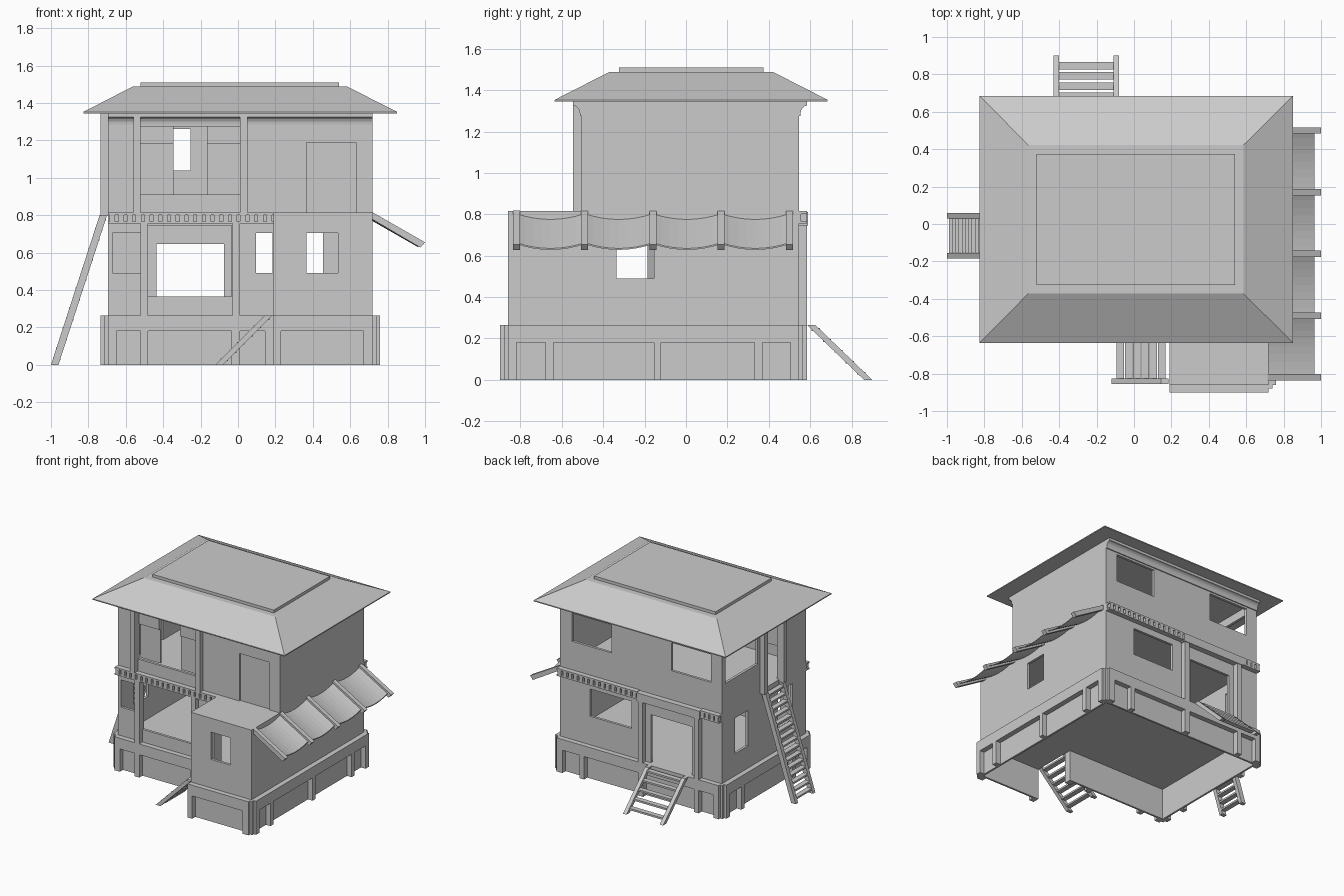
import bpy, bmesh, math
from mathutils import Vector

if "Cube" in bpy.data.objects:
    bpy.data.objects.remove(bpy.data.objects["Cube"])


def finish(name, bm):
    bmesh.ops.recalc_face_normals(bm, faces=bm.faces)
    me = bpy.data.meshes.new(name)
    bm.to_mesh(me)
    bm.free()
    ob = bpy.data.objects.new(name, me)
    bpy.context.collection.objects.link(ob)
    return ob


def boxes(name, items):
    """One object from boxes given as (x0, x1, y0, y1, z0, z1)."""
    bm = bmesh.new()
    for x0, x1, y0, y1, z0, z1 in items:
        vs = bmesh.ops.create_cube(bm, size=1)["verts"]
        bmesh.ops.scale(bm, vec=(x1 - x0, y1 - y0, z1 - z0), verts=vs)
        bmesh.ops.translate(bm, vec=((x0 + x1) / 2, (y0 + y1) / 2, (z0 + z1) / 2), verts=vs)
    return finish(name, bm)


def place(axis, u, w, z):
    """u runs along the axis, w across it."""
    return Vector((u, w, z)) if axis == "x" else Vector((w, u, z))


def wall(name, axis, pos, u0, u1, z0, z1, holes=(), thick=0.02):
    """Upright wall along an axis with rectangular holes, thickened across."""
    us = sorted({u0, u1} | {v for h in holes for v in h[:2]})
    zs = sorted({z0, z1} | {v for h in holes for v in h[2:]})
    bm = bmesh.new()
    grid = {(u, z): bm.verts.new(place(axis, u, pos, z)) for u in us for z in zs}
    for a, b in zip(us, us[1:]):
        for c, d in zip(zs, zs[1:]):
            mu, mz = (a + b) / 2, (c + d) / 2
            if not any(h[0] < mu < h[1] and h[2] < mz < h[3] for h in holes):
                bm.faces.new([grid[a, c], grid[b, c], grid[b, d], grid[a, d]])
    bmesh.ops.delete(bm, geom=[v for v in bm.verts if not v.link_faces], context="VERTS")
    ext = bmesh.ops.extrude_face_region(bm, geom=bm.faces[:], use_keep_orig=True)["geom"]
    bmesh.ops.translate(bm, vec=place(axis, 0, thick, 0),
                        verts=[g for g in ext if isinstance(g, bmesh.types.BMVert)])
    return finish(name, bm)


def prisms(name, axis, profile, spans):
    """Profile in (u, z) extruded across the axis for every (w0, w1)."""
    bm = bmesh.new()
    for w0, w1 in spans:
        rings = [[bm.verts.new(place(axis, u, w, z)) for u, z in profile] for w in (w0, w1)]
        bm.faces.new(rings[0])
        bm.faces.new(rings[1][::-1])
        n = len(profile)
        for i in range(n):
            j = (i + 1) % n
            bm.faces.new([rings[0][i], rings[0][j], rings[1][j], rings[1][i]])
    return finish(name, bm)


def flight(name, axis, foot, head, top, t, w0, w1, rail, n):
    """Two sloping side rails and n treads."""
    prisms(name + "_rails", axis, [(foot, 0), (foot + t, 0), (head + t, top), (head, top)],
           [(w0, w0 + rail), (w1 - rail, w1)])
    treads = []
    for i in range(n):
        f = (i + 0.6) / n
        a = foot + (head - foot) * f
        lo, hi = place(axis, min(a, a + t), w0 + rail, 0), place(axis, max(a, a + t), w1 - rail, 0)
        treads.append((lo.x, hi.x, lo.y, hi.y, top * f - 0.007, top * f + 0.007))
    boxes(name + "_treads", treads)


W, E, S, N, BS = -0.695, 0.72, -0.505, 0.545, -0.86   # wall planes, BS = bay front
BX, P, F2, TOP = 0.19, 0.265, 0.815, 1.35             # bay left side and floor levels
D = 0.04                                              # depth of raised trim

# plinth: inner skin plus raised frame with recessed panels
H = 0.18
plinth = [  # name, axis, plane, outward sign, span, panels
    ("front", "x", S, -1, (W, BX), [(-0.65, -0.52), (-0.48, -0.035), (0.01, 0.145)]),
    ("bay", "x", BS, -1, (BX, E), [(0.23, 0.67)]),
    ("back", "x", N, 1, (W, E), [(-0.65, -0.52), (-0.48, -0.035), (0.01, 0.48), (0.52, 0.67)]),
    ("right", "y", E, 1, (BS, N), [(-0.82, -0.68), (-0.64, -0.155), (-0.12, 0.33), (0.37, 0.505)]),
    ("left", "y", W, -1, (S, N), [(-0.46, -0.32), (-0.28, 0.32), (0.36, 0.5)]),
]
for nm, ax, pos, sg, (a, b), panels in plinth:
    wall("plinth_skin_" + nm, ax, pos, a, b, 0, P, thick=-0.015 * sg)
    wall("plinth_frame_" + nm, ax, pos, a, b, 0, P, [(p, q, 0, H) for p, q in panels], D * sg)
h = D / 2
boxes("plinth_corners", [(min(x, x + sx * h), max(x, x + sx * h), min(y, y + sy * h), max(y, y + sy * h), 0, P)
                         for x, sx, y, sy in ((W, -1, S, -1), (W, -1, N, 1), (E, 1, N, 1), (E, 1, BS, -1))])

# floors and bay roof
boxes("ground_floor", [(W, E, S, N, P - 0.02, P), (BX, E, BS, S, P - 0.02, P)])
boxes("upper_floor", [(W, E, S, N, F2 - 0.02, F2), (BX, E, BS, S, F2 - 0.02, F2)])

# ground storey walls
wall("lower_front_wall", "x", S, W, BX, P, F2,
     [(-0.67, -0.52, 0.49, 0.705), (-0.48, -0.035, 0.365, 0.745), (0.095, 0.185, 0.49, 0.705)])
wall("bay_front_wall", "x", BS, BX, E, P, F2, [(0.365, 0.535, 0.49, 0.705)])
wall("bay_left_wall", "y", BX, BS, S, P, F2, [(-0.81, -0.6, P, 0.68)])
wall("lower_right_wall", "y", E, BS, N, P, F2, [(-0.335, -0.155, 0.49, 0.705)], -0.02)
wall("lower_left_wall", "y", W, S, N, P, F2, [(-0.335, -0.155, 0.44, 0.72), (0.22, 0.38, 0.44, 0.72)])
wall("lower_back_wall", "x", N, W, E, P, F2,
     [(-0.435, -0.075, P, 0.645), (0.095, 0.455, 0.49, 0.705)], -0.02)

# upper storey walls
wall("upper_front_wall", "x", S, W, E, F2, TOP, [(-0.52, 0.01, 0.91, 1.28), (0.365, 0.63, F2, 1.19)])
wall("upper_right_wall", "y", E, S, N, F2, TOP, thick=-0.02)
wall("upper_left_wall", "y", W, S, N, F2, TOP, [(-0.17, 0.03, F2, 1.28), (0.1, 0.5, 1.04, 1.28)])
wall("upper_back_wall", "x", N, W, E, F2, TOP,
     [(-0.6, -0.255, 1.04, 1.26), (0.27, 0.615, 1.04, 1.26)], -0.02)
boxes("terrace_door", [(0.365, 0.63, S + 0.012, S + 0.025, F2, 1.19)])
boxes("loggia_shutters", [b for x0, x1 in ((-0.52, -0.345), (-0.165, 0.01))
                          for b in ((x0, x1, S + 0.03, S + 0.045, 0.91, 1.18),
                                    (x0, x1, S + 0.015, S + 0.045, 1.18, 1.28))])

# posts
boxes("upper_front_posts", [(x, x + D, S - D, S, F2, 1.345) for x in (-0.56, 0.01)])
boxes("lower_front_posts", [(x, x + D, S - D, S, P, 0.755) for x in (-0.52, -0.03)])
boxes("back_door_posts", [(x, x + D, N, N + D, P, 0.75) for x in (-0.52, -0.03)])
boxes("back_door_lintel", [(-0.53, 0.02, N, N + D + 0.005, 0.745, 0.81)])
boxes("ladder_door_posts", [(W - D, W, y, y + D, F2 - 0.02, TOP) for y in (-0.21, 0.03)])

# rows of joist ends between two thin ledges
for nm, y, sg, runs in (("front", S, -1, [(W, BX)]), ("back", N, 1, [(W, -0.53), (0.02, E)])):
    parts = []
    for a, b in runs:
        for z0, z1, d in ((0.755, 0.766, D), (0.802, F2, D), (0.766, 0.802, 0.012)):
            parts.append((a, b, min(y, y + sg * d), max(y, y + sg * d), z0, z1))
        n = round((b - a) / 0.046)
        for i in range(n):
            c = a + (i + 0.5) * (b - a) / n
            parts.append((c - 0.015, c + 0.015, min(y, y + sg * D), max(y, y + sg * D), 0.766, 0.802))
    boxes(nm + "_joist_row", parts)

# coved cornices front and back
for nm, y, sg, runs in (("front", S, -1, [(W, -0.56), (-0.52, 0.01), (0.05, E)]), ("back", N, 1, [(W, E)])):
    cove = [(y + sg * (0.008 + 0.032 * (1 - math.cos(a))), 1.285 + 0.04 * math.sin(a))
            for a in [i * math.pi / 8 for i in range(5)]]
    prisms(nm + "_cornice", "y", [(y, 1.275), (y + sg * 0.008, 1.275)] + cove
           + [(y + sg * D, TOP), (y, TOP)], runs)

# hipped roof with raised cap
bm = bmesh.new()
rings = [[bm.verts.new((x, y, z)) for x, y in ((x0, y0), (x1, y0), (x1, y1), (x0, y1))]
         for x0, x1, y0, y1, z in ((-0.825, 0.85, -0.635, 0.685, 1.345),
                                   (-0.825, 0.85, -0.635, 0.685, 1.353),
                                   (-0.565, 0.585, -0.372, 0.422, 1.487))]
bm.faces.new(rings[0])
bm.faces.new(rings[2])
for r, s in zip(rings, rings[1:]):
    for i in range(4):
        bm.faces.new([r[i], r[(i + 1) % 4], s[(i + 1) % 4], s[i]])
finish("roof", bm)
boxes("roof_cap", [(-0.52, 0.54, -0.325, 0.375, 1.48, 1.51)])

# stairs and ladder
flight("bay_stairs", "x", -0.12, 0.145, P, 0.04, -0.855, -0.555, 0.03, 6)
flight("back_stairs", "y", 0.9, 0.625, P, -0.04, -0.43, -0.08, 0.03, 5)
flight("side_ladder", "x", -1.0, -0.74, 0.8, 0.04, -0.185, 0.06, 0.03, 15)

# awning: sloping rails and sagging cloth
rail_y = [-0.82 + 0.33 * i for i in range(5)]
prisms("awning_rails", "x", [(0.715, 0.818), (1.0, 0.655), (0.975, 0.627), (0.715, 0.78)],
       [(y - 0.017, y + 0.017) for y in rail_y])
bm = bmesh.new()
steps = 8
rows = []
for i in range(4 * steps + 1):
    t = (i % steps) / steps
    sag = 0.028 * 4 * t * (1 - t)
    y = rail_y[0] + 0.33 * i / steps
    rows.append([bm.verts.new((x, y, z - sag)) for x, z in
                 ((0.72, 0.803), (0.965, 0.663), (0.965, 0.656), (0.72, 0.796))])
for r, s in zip(rows, rows[1:]):
    for k in range(4):
        bm.faces.new([r[k], r[(k + 1) % 4], s[(k + 1) % 4], s[k]])
bm.faces.new(rows[0])
bm.faces.new(rows[-1])
finish("awning_cloth", bm)
